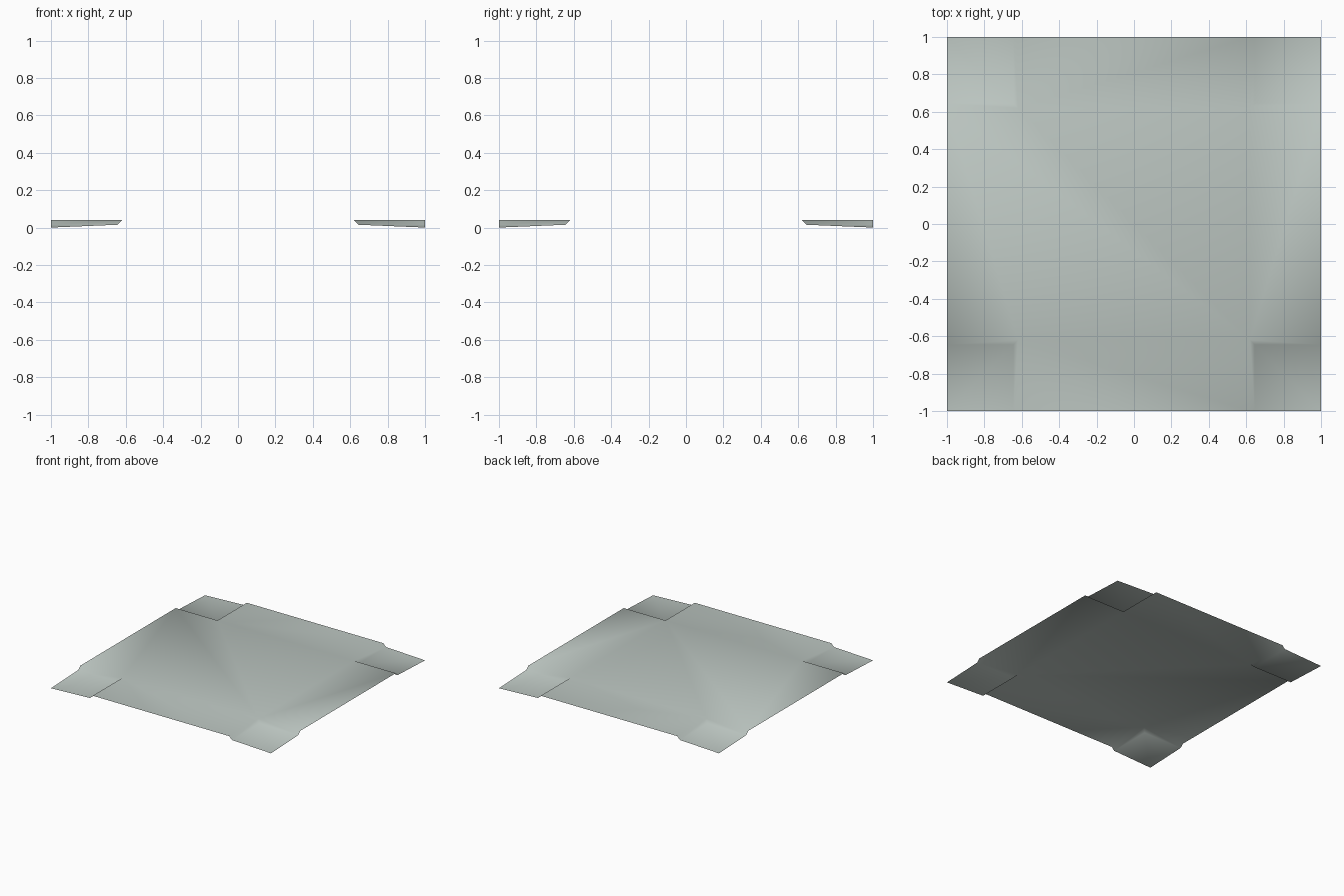
import bpy, bmesh

if "Cube" in bpy.data.objects:
    bpy.data.objects.remove(bpy.data.objects["Cube"])

IN, FOOT = 0.62, 0.645          # step top and step foot distance from centre
TOP, LOW = 0.04, 0.015          # panel height and height at the step foot

mat = bpy.data.materials.new("grey green")
mat.diffuse_color = (0.50, 0.56, 0.53, 1)
mat.use_nodes = True
mat.node_tree.nodes["Principled BSDF"].inputs["Base Color"].default_value = mat.diffuse_color

bm = bmesh.new()

def face(*pts):
    f = bm.faces.new([bm.verts.new(p) for p in pts])
    f.normal_update()
    if f.normal.z < 0:
        f.normal_flip()
    f.smooth = True

# full-width middle panel
face((-1, -IN, TOP), (-IN, -IN, TOP), (IN, -IN, TOP), (1, -IN, TOP),
     (1, IN, TOP), (IN, IN, TOP), (-IN, IN, TOP), (-1, IN, TOP))

for sy in (-1, 1):
    # front and back flaps
    face((-IN, sy * IN, TOP), (IN, sy * IN, TOP), (IN, sy, TOP), (-IN, sy, TOP))
    for sx in (-1, 1):
        # lowered corner panel with a bevelled step on its two inner sides
        def c(x, y, z):
            return (sx * x, sy * y, z)
        face(c(IN, IN, TOP), c(1, IN, TOP), c(1, FOOT, LOW), c(FOOT, FOOT, LOW))
        face(c(IN, IN, TOP), c(FOOT, FOOT, LOW), c(FOOT, 1, LOW), c(IN, 1, TOP))
        face(c(FOOT, FOOT, LOW), c(1, FOOT, LOW), c(1, 1, 0), c(FOOT, 1, LOW))

bmesh.ops.remove_doubles(bm, verts=bm.verts[:], dist=0.0005)
me = bpy.data.meshes.new("notched_sheet")
bm.to_mesh(me)
bm.free()
me.materials.append(mat)
ob = bpy.data.objects.new("notched_sheet", me)
bpy.context.collection.objects.link(ob)
